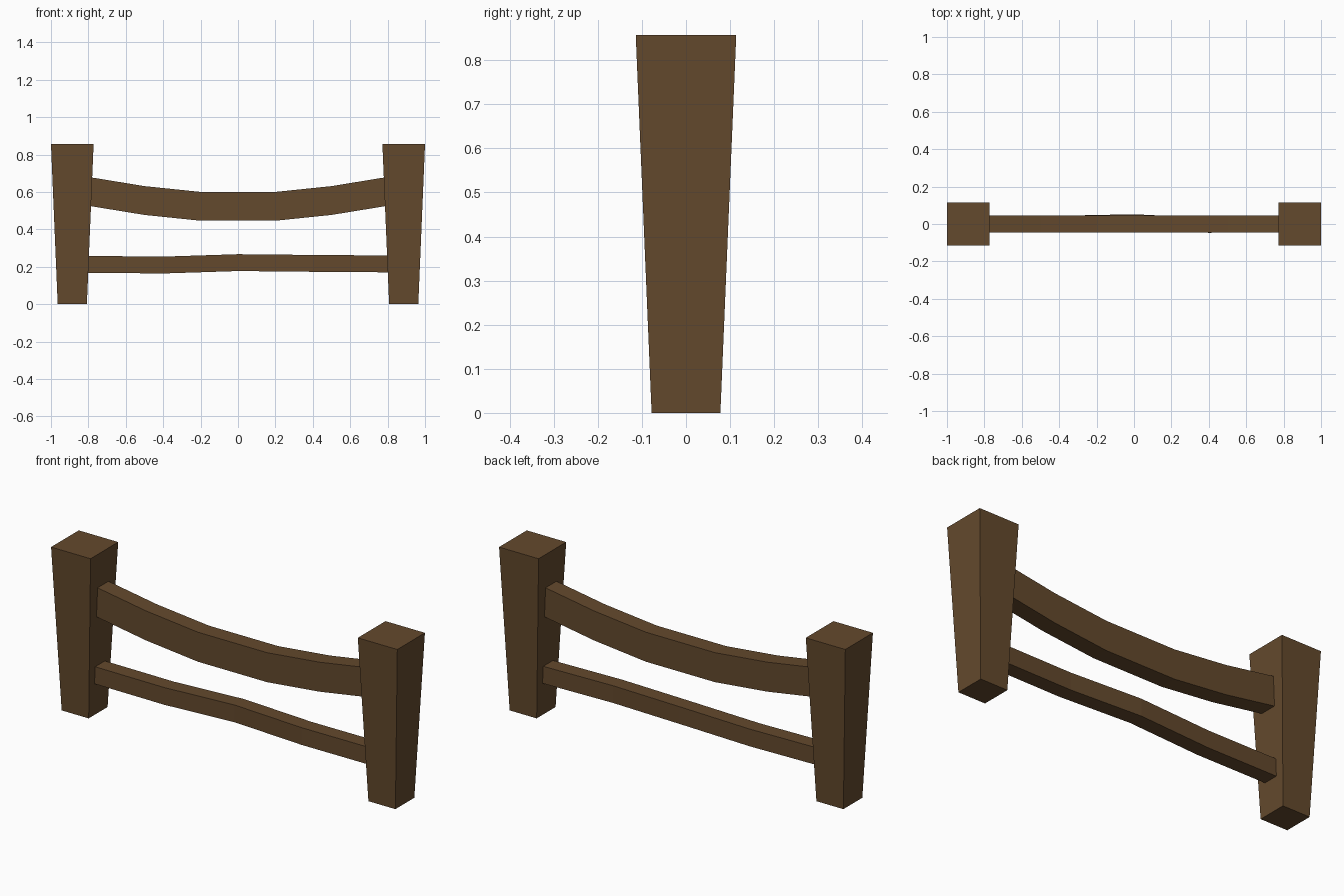
import bpy, bmesh

if "Cube" in bpy.data.objects:
    bpy.data.objects.remove(bpy.data.objects["Cube"])

wood = bpy.data.materials.new("brown wood")
wood.diffuse_color = (0.127, 0.067, 0.026, 1)
wood.use_nodes = True
wood.node_tree.nodes["Principled BSDF"].inputs["Base Color"].default_value = wood.diffuse_color


def loft(name, rings):
    """Join a series of four-point rings into a closed solid."""
    bm = bmesh.new()
    vs = [[bm.verts.new(p) for p in r] for r in rings]
    for a, b in zip(vs, vs[1:]):
        for i in range(4):
            j = (i + 1) % 4
            bm.faces.new((a[i], a[j], b[j], b[i]))
    bm.faces.new(vs[0][::-1])
    bm.faces.new(vs[-1])
    bmesh.ops.recalc_face_normals(bm, faces=bm.faces)
    mesh = bpy.data.meshes.new(name)
    bm.to_mesh(mesh)
    bm.free()
    mesh.materials.append(wood)
    ob = bpy.data.objects.new(name, mesh)
    bpy.context.collection.objects.link(ob)


def rail(name, stations, hy, hz):
    """Square beam through (x, y, z) centre points."""
    loft(name, [[(x, y + sy * hy, z + sz * hz)
                 for sy, sz in ((-1, -1), (1, -1), (1, 1), (-1, 1))]
                for x, y, z in stations])


# Posts, wider at the top
for side, label in ((-1, "left"), (1, "right")):
    loft(label + "_post",
         [[(side * 0.886 + sx * h, sy * h, z)
           for sx, sy in ((-1, -1), (1, -1), (1, 1), (-1, 1))]
          for h, z in ((0.078, 0), (0.114, 0.857))])

# Sagging top rail
rail("top_rail", [(-0.8, 0, 0.603), (-0.5, 0, 0.554), (-0.2, 0, 0.523),
                  (0.2, 0, 0.523), (0.5, 0, 0.554), (0.8, 0, 0.603)], 0.045, 0.077)

# Slightly crooked lower rail
rail("lower_rail", [(-0.82, 0, 0.213), (-0.4, 0.004, 0.209), (0, 0.012, 0.222),
                    (0.4, -0.007, 0.218), (0.82, 0, 0.215)], 0.04, 0.045)
